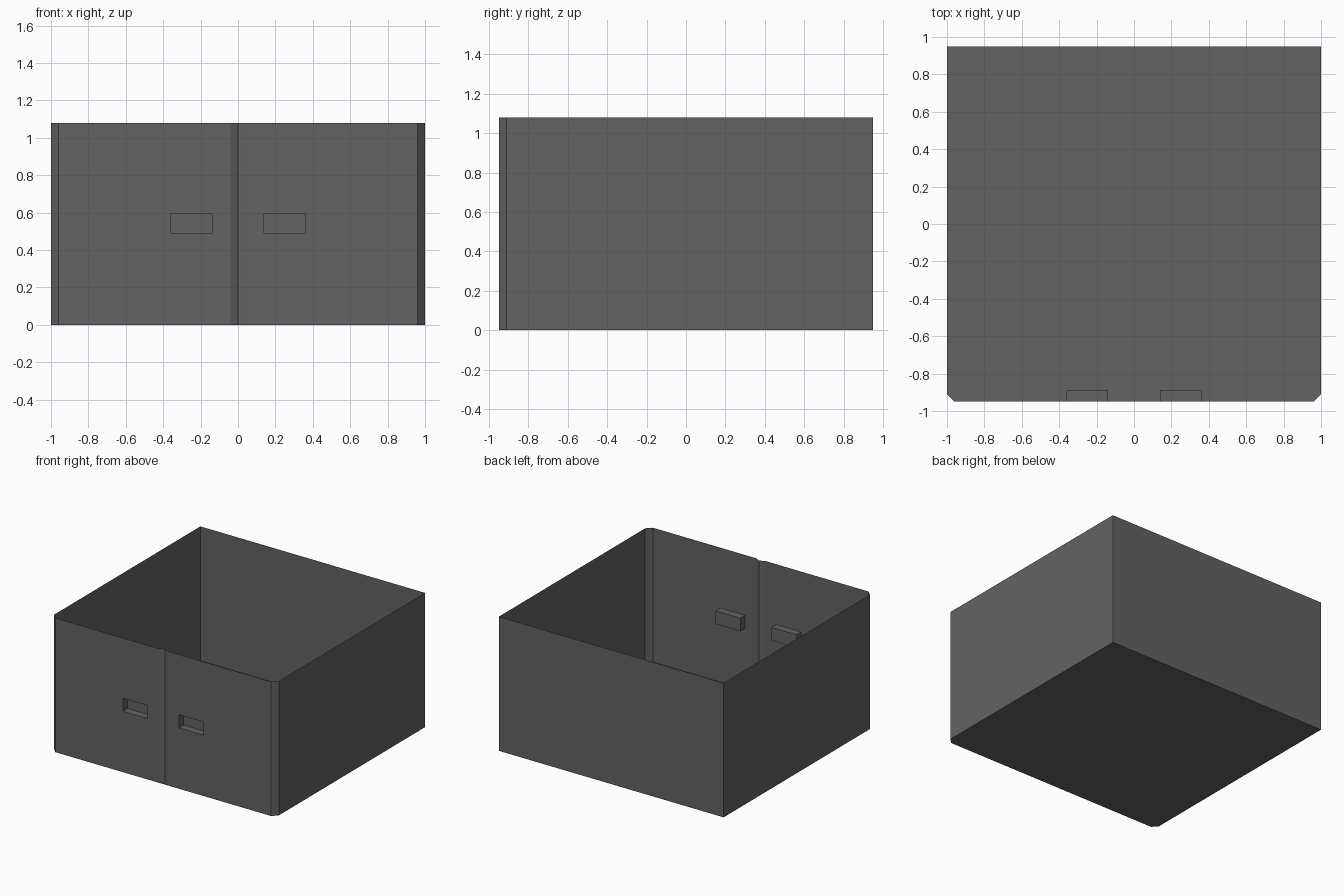
import bpy, bmesh

if "Cube" in bpy.data.objects:
    bpy.data.objects.remove(bpy.data.objects["Cube"])

H, W, D, C = 1.08, 1.0, 0.95, 0.04      # height, half width, half depth, chamfer
GROOVE = 0.02                           # depth of the centre groove
POCKET = 0.06                           # depth of the handle recesses

grey = bpy.data.materials.new("dark_grey")
grey.diffuse_color = (0.125, 0.125, 0.125, 1)
grey.use_nodes = True
grey.node_tree.nodes["Principled BSDF"].inputs["Base Color"].default_value = grey.diffuse_color


def make(name, quads):
    """Mesh object from a list of corner-point faces, welded together."""
    bm = bmesh.new()
    for q in quads:
        bm.faces.new([bm.verts.new(p) for p in q])
    bmesh.ops.remove_doubles(bm, verts=bm.verts, dist=1e-5)
    me = bpy.data.meshes.new(name)
    bm.to_mesh(me)
    bm.free()
    me.materials.append(grey)
    ob = bpy.data.objects.new(name, me)
    bpy.context.collection.objects.link(ob)
    return ob


def wall(a, b):
    """Upright single-skin wall between two plan points."""
    return [(*a, 0), (*b, 0), (*b, H), (*a, H)]


# side and back walls with chamfered front corners
plan = [(W - C, -D), (W, -D + C), (W, D), (-W, D), (-W, -D + C), (-W + C, -D)]
make("side_and_back_walls", [wall(a, b) for a, b in zip(plan, plan[1:])])

# floor
make("floor", [[(x, y, 0) for x, y in reversed(plan)]])

# front panel: grid with a V groove in the middle and two open handle holes
xs = [-W + C, -0.36, -0.14, -C, 0, C, 0.14, 0.36, W - C]
zs = [0, 0.49, 0.595, H]
front_y = lambda x: -D + (GROOVE if x == 0 else 0)
panel = []
for i, (x0, x1) in enumerate(zip(xs, xs[1:])):
    for j, (z0, z1) in enumerate(zip(zs, zs[1:])):
        if j == 1 and i in (1, 6):
            continue
        y0, y1 = front_y(x0), front_y(x1)
        panel.append([(x0, y0, z0), (x1, y1, z0), (x1, y1, z1), (x0, y0, z1)])
make("front_panel", panel)

# recessed handles: back plate plus four inner sides
for side, i in (("left", 1), ("right", 6)):
    rim = [(xs[i], zs[1]), (xs[i + 1], zs[1]), (xs[i + 1], zs[2]), (xs[i], zs[2])]
    yb = -D + POCKET
    faces = [[(x, yb, z) for x, z in rim]]
    for (xa, za), (xb, zb) in zip(rim, rim[1:] + rim[:1]):
        faces.append([(xa, -D, za), (xb, -D, zb), (xb, yb, zb), (xa, yb, za)])
    make("handle_recess_" + side, faces)
